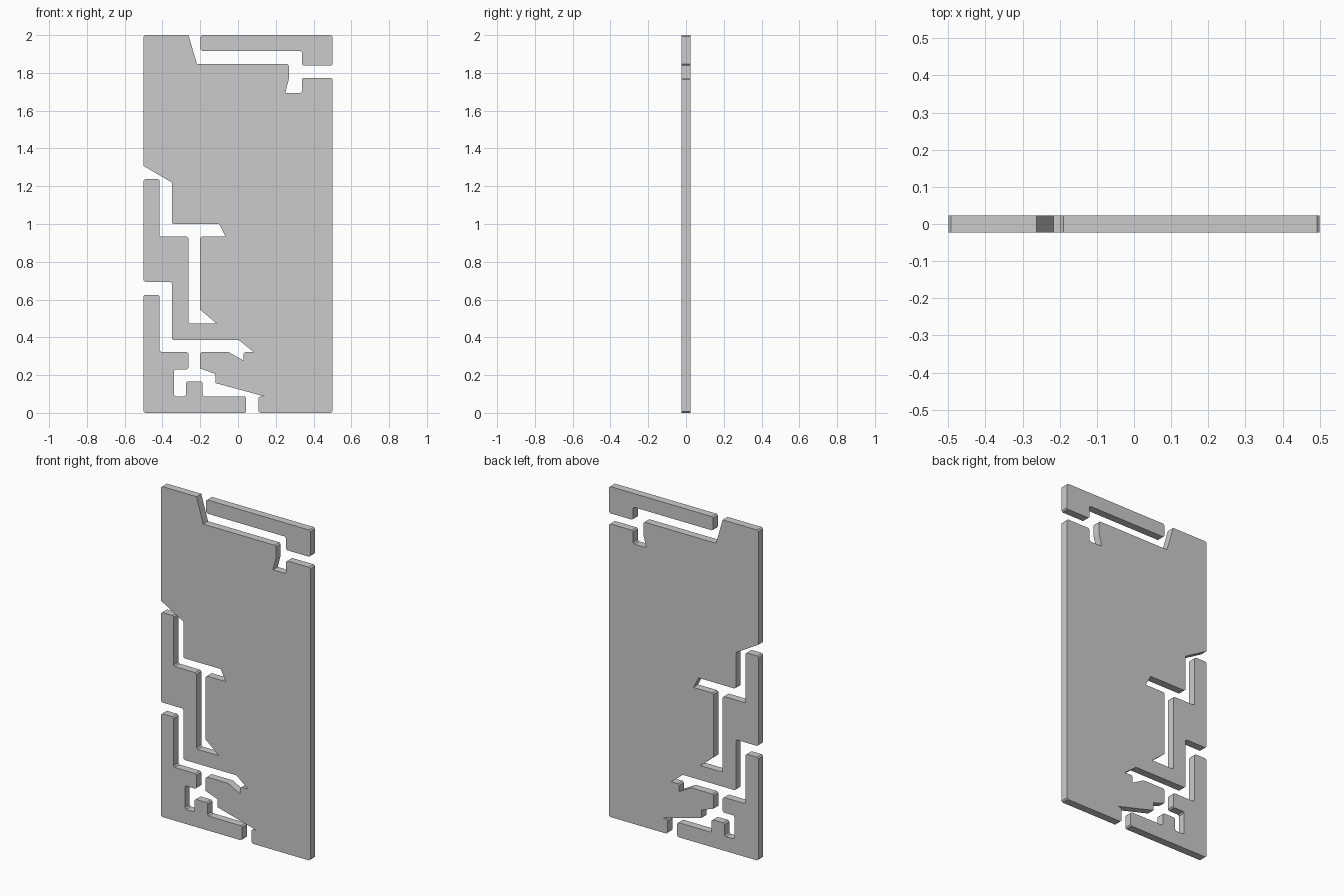
import bpy, bmesh
from mathutils import Vector

if "Cube" in bpy.data.objects:
    bpy.data.objects.remove(bpy.data.objects["Cube"])

HALF = 0.023     # half the panel thickness
CUT = 0.008      # size of the clipped square corners


def clip_corners(points):
    """Clip every square corner of a profile, leaving slanted ones sharp."""
    pts = [Vector(p) for p in points]
    out = []
    for i, p in enumerate(pts):
        a = (pts[i - 1] - p).normalized()
        b = (pts[(i + 1) % len(pts)] - p).normalized()
        if abs(a.dot(b)) < 0.05:
            out += [p + a * CUT, p + b * CUT]
        else:
            out.append(p)
    return out


def plate(name, points):
    """Extrude an x/z profile through the panel thickness."""
    bm = bmesh.new()
    face = bm.faces.new([bm.verts.new((x, -HALF, z)) for x, z in clip_corners(points)])
    ext = bmesh.ops.extrude_face_region(bm, geom=[face], use_keep_orig=True)
    moved = [v for v in ext["geom"] if isinstance(v, bmesh.types.BMVert)]
    bmesh.ops.translate(bm, verts=moved, vec=(0, 2 * HALF, 0))
    bmesh.ops.recalc_face_normals(bm, faces=bm.faces)
    mesh = bpy.data.meshes.new(name)
    bm.to_mesh(mesh)
    bm.free()
    obj = bpy.data.objects.new(name, mesh)
    bpy.context.collection.objects.link(obj)
    return obj


# Main panel: top notch, right side, lower slots, left side slots
top_edge = [(-0.5, 2), (-0.262, 2), (-0.217, 1.846), (0.27, 1.846), (0.27, 1.77),
            (0.25, 1.694), (0.338, 1.694), (0.338, 1.774), (0.5, 1.774)]
lower_edge = [(0.5, 0), (0.108, 0), (0.108, 0.088), (0.138, 0.088), (-0.12, 0.158),
              (-0.12, 0.206), (-0.2, 0.235), (-0.2, 0.322), (-0.05, 0.322),
              (0.03, 0.277), (0.03, 0.322), (0.083, 0.322), (0.005, 0.385)]
left_edge = [(-0.35, 0.385), (-0.35, 0.693), (-0.5, 0.693), (-0.5, 1.238),
             (-0.415, 1.238), (-0.415, 0.933), (-0.262, 0.933), (-0.262, 0.472),
             (-0.112, 0.472), (-0.2, 0.546), (-0.2, 0.933), (-0.065, 0.933),
             (-0.1, 1.0), (-0.35, 1.0), (-0.35, 1.22), (-0.5, 1.307)]
plate("main_panel", top_edge + lower_edge + left_edge)

# Loose strip at the top right
plate("top_strip", [(-0.198, 2), (0.5, 2), (0.5, 1.838), (0.338, 1.838),
                    (0.338, 1.917), (-0.198, 1.917)])

# Loose corner piece at the bottom left
plate("bottom_corner", [(-0.5, 0.625), (-0.415, 0.625), (-0.415, 0.322), (-0.262, 0.322),
                        (-0.262, 0.23), (-0.34, 0.23), (-0.34, 0.088), (-0.275, 0.088),
                        (-0.275, 0.167), (-0.188, 0.167), (-0.188, 0.088),
                        (0.043, 0.088), (0.043, 0), (-0.5, 0)])
